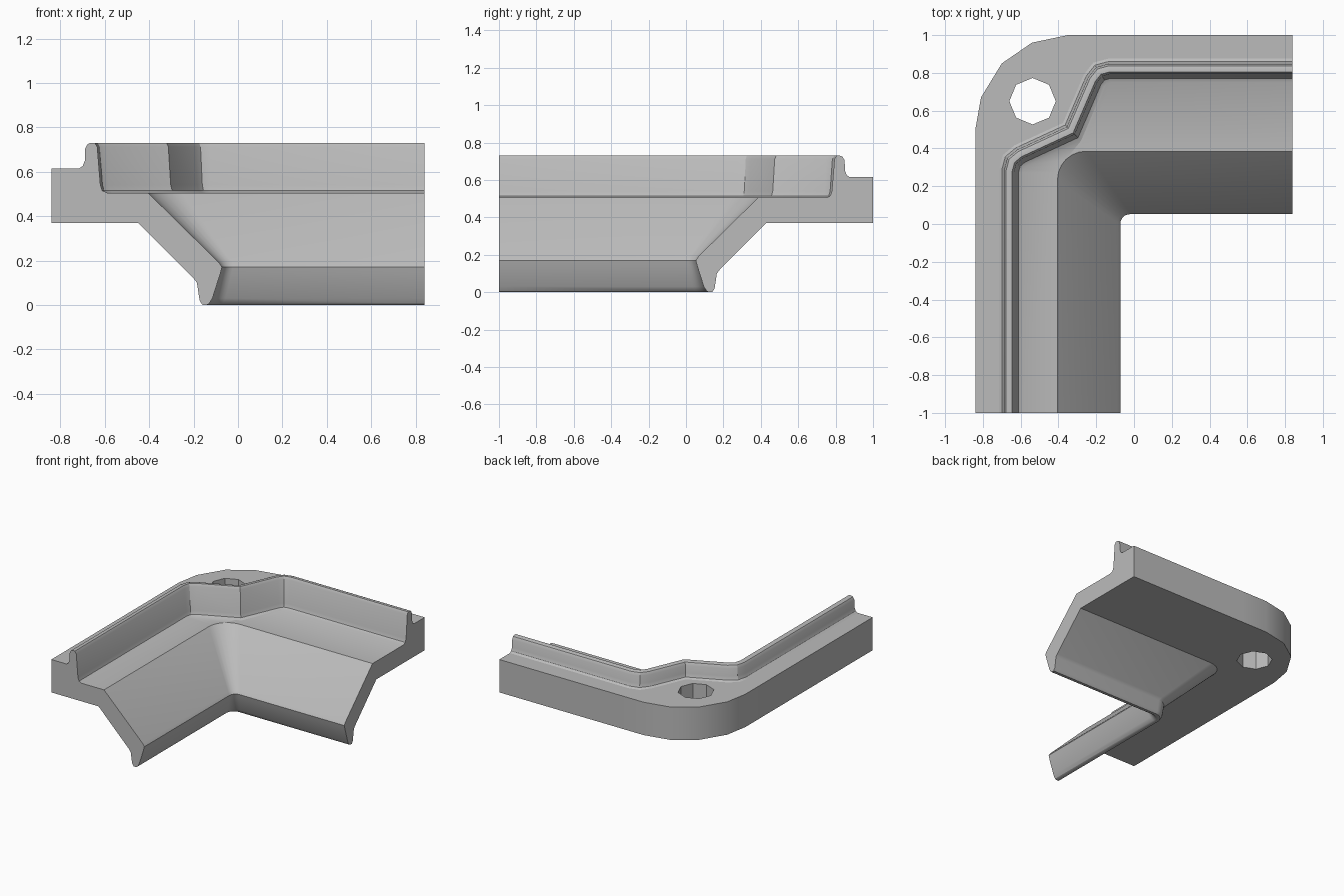
import bpy, bmesh, math
from mathutils import Vector

cube = bpy.data.objects.get("Cube")
if cube:
    bpy.data.objects.remove(cube, do_unlink=True)

FRONT, RIGHT = -1.0, 0.84      # cut ends of the two legs

mat = bpy.data.materials.new("light_grey")
mat.use_nodes = True
grey = (0.5, 0.5, 0.5, 1)
mat.diffuse_color = grey
mat.node_tree.nodes["Principled BSDF"].inputs["Base Color"].default_value = grey


def rounded(prev, corner, nxt, t):
    """Three points easing round a corner."""
    p, c, n = Vector(prev), Vector(corner), Vector(nxt)
    a, b = c + (p - c).normalized() * t, c + (n - c).normalized() * t
    return [a, (a + b) / 4 + c / 2, b]


def offset(path, d):
    """Shift a path sideways towards the inside of the corner, mitred."""
    out = []
    for i, p in enumerate(path):
        dirs = []
        if i > 0:
            dirs.append((p - path[i - 1]).normalized())
        if i < len(path) - 1:
            dirs.append((path[i + 1] - p).normalized())
        norms = [Vector((v.y, -v.x)) for v in dirs]
        m = sum(norms, Vector((0, 0))).normalized()
        out.append(p + m * d / m.dot(norms[0]))
    return out


def arc_path(x, r):
    """Both legs of the sloped skirt joined by an arc of radius r."""
    y = -0.02 - x
    pts = [Vector((x, FRONT))]
    for i in range(7):
        a = math.pi / 2 * i / 6
        pts.append(Vector((x + r - r * math.cos(a), y - r + r * math.sin(a))))
    return pts + [Vector((RIGHT, y))]


# Plan of the outer wall and of the raised ridge, nine stations each
outer = [Vector(p) for p in [(-0.84, FRONT), (-0.84, 0.3), (-0.84, 0.5),
         (-0.81, 0.67), (-0.70, 0.85), (-0.54, 0.96), (-0.35, 1), (-0.15, 1), (RIGHT, 1)]]
s, a, b, c, e = (-0.655, FRONT), (-0.655, 0.34), (-0.33, 0.49), (-0.19, 0.815), (RIGHT, 0.815)
ridge = [Vector(s)] + rounded(s, a, b, 0.06) + [Vector(b)] + rounded(b, c, e, 0.06) + [Vector(e)]

# Cross-section: each entry is a plan path and its height
rows = [(outer, 0.37), (outer, 0.615)]
for d, z in [(-0.06, 0.615), (-0.045, 0.625), (-0.035, 0.65), (-0.033, 0.705), (-0.022, 0.725),
             (-0.008, 0.73), (0.01, 0.73), (0.021, 0.712), (0.035, 0.54), (0.044, 0.515), (0.065, 0.505)]:
    rows.append((offset(ridge, d), z))
for x, z, r in [(-0.405, 0.505, 0.15), (-0.085, 0.19, 0.06), (-0.072, 0.17, 0.05),
                (-0.08, 0.14, 0.05), (-0.115, 0.03, 0.06), (-0.13, 0.006, 0.06), (-0.142, 0, 0.07),
                (-0.16, 0, 0.08), (-0.173, 0.02, 0.09), (-0.185, 0.10, 0.1), (-0.2, 0.12, 0.1),
                (-0.45, 0.37, 0.12)]:
    rows.append((arc_path(x, r), z))

# Corner moulding body
bm = bmesh.new()
grid = [[bm.verts.new((p.x, p.y, z)) for p in path] for path, z in rows]
n = len(grid)
for i in range(n):
    lo, hi = grid[i], grid[(i + 1) % n]
    for j in range(len(lo) - 1):
        bm.faces.new((lo[j], lo[j + 1], hi[j + 1], hi[j]))
bm.faces.new([row[0] for row in grid])
bm.faces.new([row[-1] for row in reversed(grid)])
bmesh.ops.recalc_face_normals(bm, faces=bm.faces)
mesh = bpy.data.meshes.new("corner_moulding")
bm.to_mesh(mesh)
bm.free()
mesh.materials.append(mat)
body = bpy.data.objects.new("corner_moulding", mesh)
bpy.context.collection.objects.link(body)

# Octagonal bolt hole
bpy.ops.mesh.primitive_cylinder_add(vertices=8, radius=0.123, depth=0.6, location=(-0.537, 0.65, 0.5))
cutter = bpy.context.object
cutter.name = "hole_cutter"
cutter.data.materials.append(mat)
mod = body.modifiers.new("bolt_hole", "BOOLEAN")
mod.operation, mod.solver, mod.object = "DIFFERENCE", "EXACT", cutter
bpy.ops.object.select_all(action="DESELECT")
body.select_set(True)
bpy.context.view_layer.objects.active = body
bpy.ops.object.modifier_apply(modifier=mod.name)
bpy.data.objects.remove(cutter, do_unlink=True)
bpy.ops.object.shade_smooth_by_angle(angle=math.radians(30))
